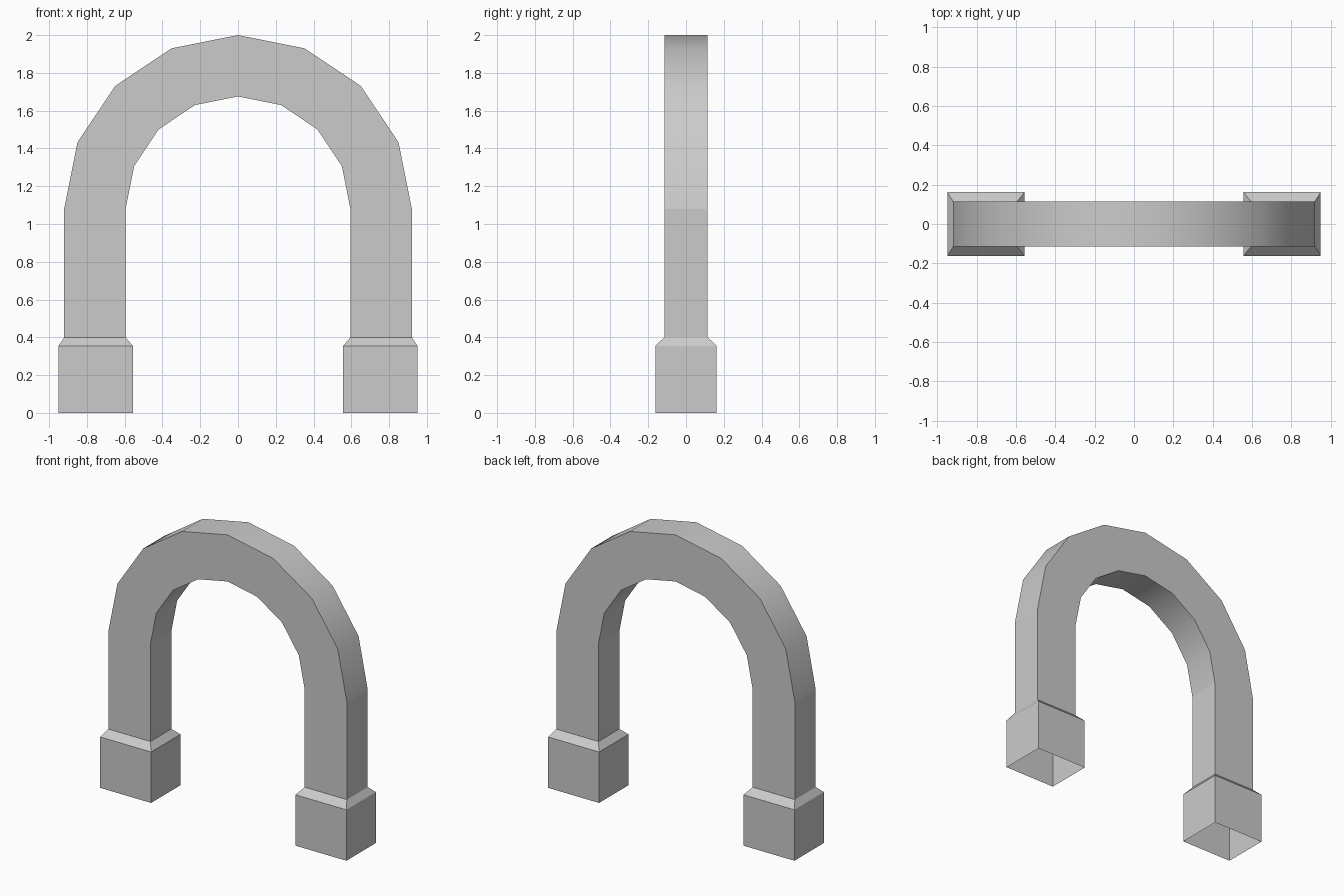
import bpy, math

if "Cube" in bpy.data.objects:
    bpy.data.objects.remove(bpy.data.objects["Cube"])

R_OUT, R_IN, SPRING, DEPTH = 0.92, 0.595, 1.08, 0.115
FOOT_TOP, FOOT_EDGE = 0.40, 0.355


def loft(name, sections, smooth=lambda ring, side: False):
    """Join rectangular rings into an open-ended tube."""
    verts, faces, flags = [], [], []
    for (ox, oz), (ix, iz), d in sections:
        verts += [(ox, -d, oz), (ox, d, oz), (ix, d, iz), (ix, -d, iz)]
    for r in range(len(sections) - 1):
        for s in range(4):
            a, b = r * 4 + s, r * 4 + (s + 1) % 4
            faces.append((a, b, b + 4, a + 4))
            flags.append(smooth(r, s))
    mesh = bpy.data.meshes.new(name)
    mesh.from_pydata(verts, [], faces)
    mesh.polygons.foreach_set("use_smooth", flags)
    mesh.update()
    obj = bpy.data.objects.new(name, mesh)
    bpy.context.collection.objects.link(obj)
    return obj


# Arch band: straight leg, eight-sided half circle, straight leg
rings = [((R_OUT, FOOT_TOP), (R_IN, FOOT_TOP), DEPTH)]
for i in range(9):
    c, s = math.cos(math.pi * i / 8), math.sin(math.pi * i / 8)
    rings.append(((R_OUT * c, SPRING + R_OUT * s),
                  (R_IN * c, SPRING + R_IN * s), DEPTH))
rings.append(((-R_OUT, FOOT_TOP), (-R_IN, FOOT_TOP), DEPTH))
# Only the curved outer and inner strips are smooth
loft("arch", rings, lambda r, s: 1 <= r <= 8 and s in (0, 2))

# Hollow foot with a sloped shoulder, mirrored to the other side
foot = loft("feet", [
    ((0.95, 0), (0.557, 0), 0.162),
    ((0.95, FOOT_EDGE), (0.557, FOOT_EDGE), 0.162),
    ((R_OUT, FOOT_TOP), (R_IN, FOOT_TOP), DEPTH),
])
foot.modifiers.new("mirror", 'MIRROR').use_axis = (True, False, False)
